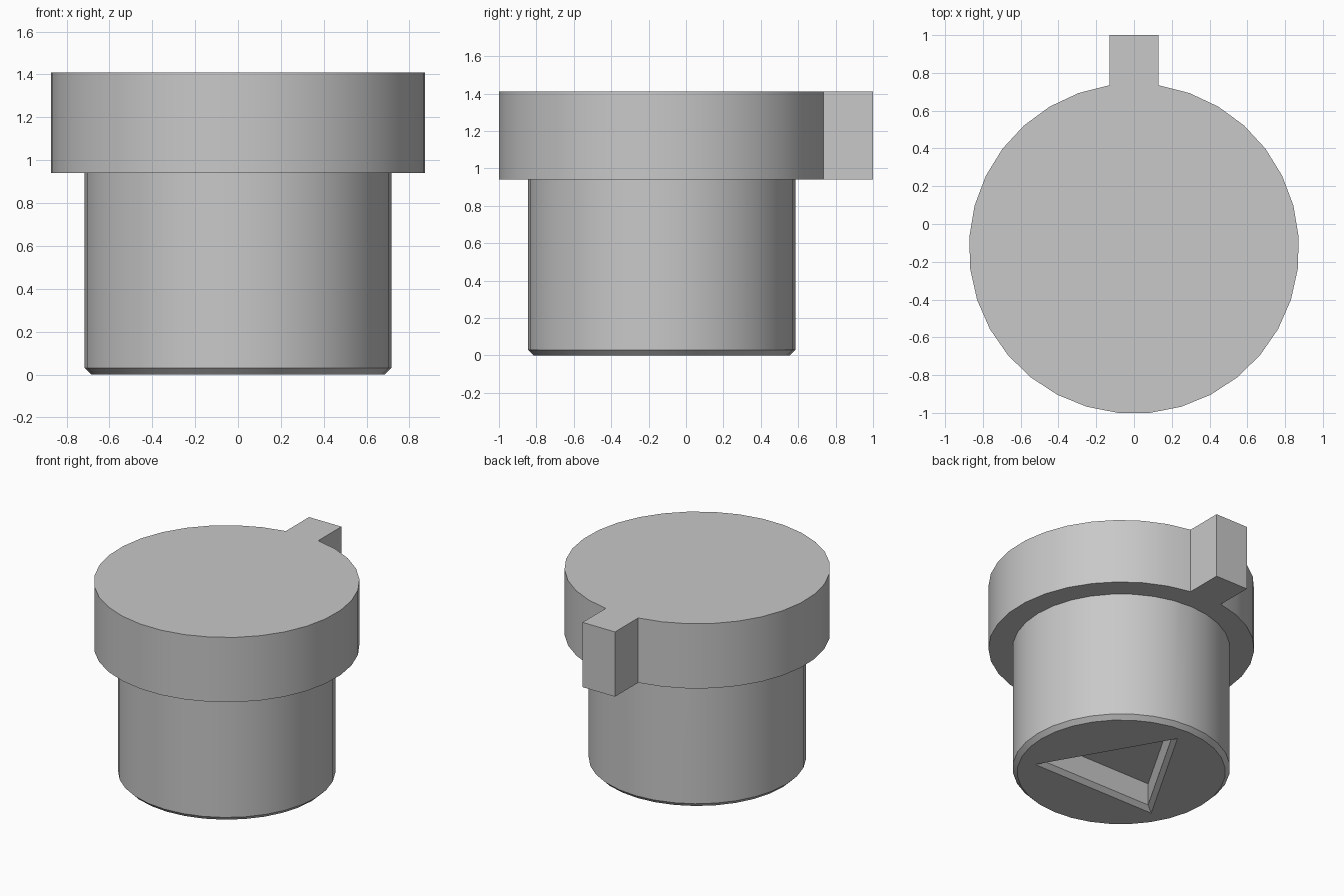
import bpy, bmesh
from math import sin, cos, asin, pi, radians

if "Cube" in bpy.data.objects:
    bpy.data.objects.remove(bpy.data.objects["Cube"], do_unlink=True)

AXIS_Y = -0.13          # centre line of the round parts

grey = bpy.data.materials.new("plain grey")
grey.use_nodes = True
colour = (0.58, 0.58, 0.58, 1)
grey.diffuse_color = colour
grey.node_tree.nodes["Principled BSDF"].inputs["Base Color"].default_value = colour


def ring(radius, sides, start=0.0):
    """Regular polygon about the centre line."""
    angles = [start + 2 * pi * i / sides for i in range(sides)]
    return [(radius * cos(a), AXIS_Y + radius * sin(a)) for a in angles]


def loft(name, sections):
    """Closed solid through a stack of (outline, height) sections."""
    bm = bmesh.new()
    loops = [[bm.verts.new((x, y, z)) for x, y in outline] for outline, z in sections]
    for low, high in zip(loops, loops[1:]):
        n = len(low)
        for i in range(n):
            j = (i + 1) % n
            bm.faces.new((low[i], low[j], high[j], high[i]))
    bm.faces.new(loops[0])
    bm.faces.new(loops[-1])
    bmesh.ops.recalc_face_normals(bm, faces=bm.faces)
    mesh = bpy.data.meshes.new(name)
    bm.to_mesh(mesh)
    bm.free()
    mesh.materials.append(grey)
    obj = bpy.data.objects.new(name, mesh)
    bpy.context.collection.objects.link(obj)
    return obj


def combine(target, other, operation):
    """Apply a boolean and discard the second solid."""
    mod = target.modifiers.new(operation.lower(), 'BOOLEAN')
    mod.operation = operation
    mod.solver = 'EXACT'
    mod.object = other
    bpy.context.view_layer.objects.active = target
    bpy.ops.object.modifier_apply(modifier=mod.name)
    bpy.data.objects.remove(other, do_unlink=True)


# Head: a round outline that opens into a square locating tab at the back
HEAD_R, TAB_HALF, STEPS = 0.874, 0.13, 31
gap = asin(TAB_HALF / HEAD_R)
sweep = [pi / 2 + gap + (2 * pi - 2 * gap) * i / STEPS for i in range(STEPS + 1)]
outline = [(HEAD_R * cos(a), AXIS_Y + HEAD_R * sin(a)) for a in sweep]
outline += [(TAB_HALF, 1.0), (-TAB_HALF, 1.0)]
plug = loft("plug_body", [(outline, 0.94), (outline, 1.41)])

# Stem with chamfered foot, running up into the head
SIDES = 32
stem = loft("stem", [(ring(0.685, SIDES), 0.0),
                     (ring(0.715, SIDES), 0.03),
                     (ring(0.715, SIDES), 1.1)])
combine(plug, stem, 'UNION')

# Triangular key socket with a chamfered mouth, sunk into the foot
# (the mouth slope is carried on just below the foot for a clean cut)
socket = loft("socket", [(ring(0.595, 3, pi / 2), -0.01),
                         (ring(0.515, 3, pi / 2), 0.03),
                         (ring(0.515, 3, pi / 2), 0.19)])
combine(plug, socket, 'DIFFERENCE')

# Smooth round walls, crisp edges
bpy.ops.object.select_all(action='DESELECT')
plug.select_set(True)
bpy.context.view_layer.objects.active = plug
bpy.ops.object.shade_smooth_by_angle(angle=radians(30))
